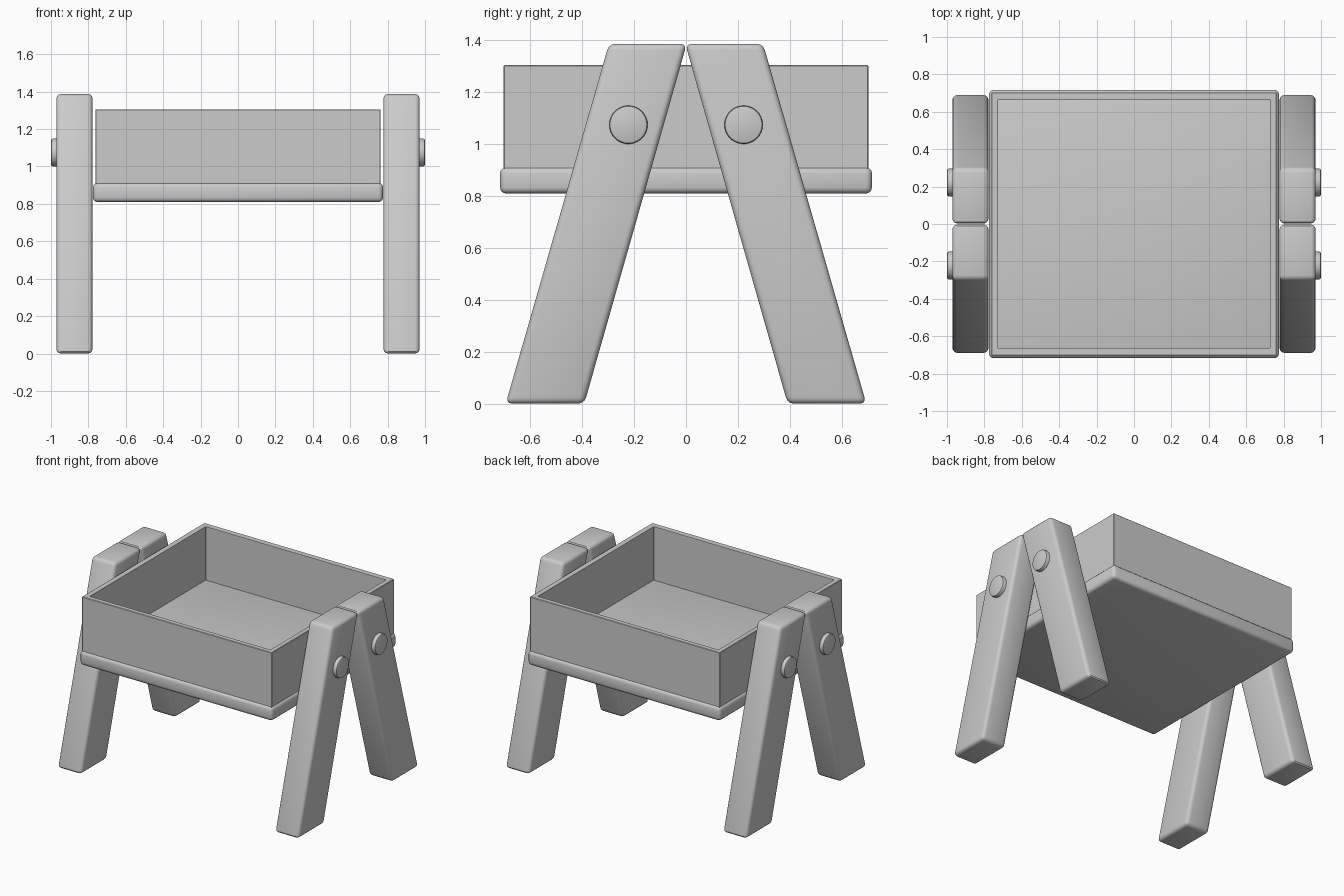
import bpy, bmesh, math
from mathutils import Matrix

cube = bpy.data.objects.get("Cube")
if cube:
    bpy.data.objects.remove(cube, do_unlink=True)

grey = bpy.data.materials.new("plain grey")
grey.use_nodes = True
colour = (0.6, 0.6, 0.6, 1)
grey.diffuse_color = colour
grey.node_tree.nodes["Principled BSDF"].inputs["Base Color"].default_value = colour


def finish(name, bm, bevel=0, segments=3):
    """Turn a bmesh into a named object with rounded edges."""
    bmesh.ops.recalc_face_normals(bm, faces=bm.faces)
    mesh = bpy.data.meshes.new(name)
    bm.to_mesh(mesh)
    bm.free()
    mesh.materials.append(grey)
    obj = bpy.data.objects.new(name, mesh)
    bpy.context.collection.objects.link(obj)
    bpy.ops.object.select_all(action='DESELECT')
    obj.select_set(True)
    bpy.context.view_layer.objects.active = obj
    if bevel:
        mod = obj.modifiers.new("rounded edges", 'BEVEL')
        mod.width = bevel
        mod.segments = segments
        mod.limit_method = 'ANGLE'
        bpy.ops.object.modifier_apply(modifier=mod.name)
    bpy.ops.object.shade_smooth_by_angle(angle=math.radians(35))
    return obj


def box(bm, x, y, z0, z1):
    m = Matrix.Translation((0, 0, (z0 + z1) / 2)) @ Matrix.Diagonal((2 * x, 2 * y, z1 - z0, 1))
    return bmesh.ops.create_cube(bm, size=1, matrix=m)["verts"]


# Tray floor with rounded rim
bm = bmesh.new()
box(bm, 0.775, 0.717, 0.81, 0.912)
finish("tray_floor", bm, 0.024)

# Tray walls: an open frame standing on the floor
bm = bmesh.new()
box(bm, 0.763, 0.703, 0.905, 1.305)
top = max(bm.faces, key=lambda f: f.calc_center_median().z)
bottom = min(bm.faces, key=lambda f: f.calc_center_median().z)
bmesh.ops.inset_region(bm, faces=[top], thickness=0.052)
bmesh.ops.inset_region(bm, faces=[bottom], thickness=0.052)
loops = list(top.edges) + list(bottom.edges)
bmesh.ops.delete(bm, geom=[top, bottom], context='FACES_ONLY')
bmesh.ops.bridge_loops(bm, edges=loops)
finish("tray_walls", bm, 0.003, 1)

# Splayed legs and their round pegs, one pair on each side
for sx, side in ((1, "left"), (-1, "right")):
    for sy, end in ((1, "back"), (-1, "front")):
        bm = bmesh.new()
        profile = [(0.392, 0), (0.695, 0), (0.297, 1.387), (-0.003, 1.387)]
        face = bm.faces.new([bm.verts.new((sx * 0.778, sy * y, z)) for y, z in profile])
        new = bmesh.ops.extrude_face_region(bm, geom=[face])["geom"]
        moved = [v for v in new if isinstance(v, bmesh.types.BMVert)]
        bmesh.ops.translate(bm, verts=moved, vec=(sx * 0.193, 0, 0))
        finish(f"{end}_{side}_leg", bm, 0.024)

        bm = bmesh.new()
        place = Matrix.Translation((sx * 0.965, sy * 0.222, 1.075)) @ Matrix.Rotation(math.pi / 2, 4, 'Y')
        bmesh.ops.create_cone(bm, cap_ends=True, segments=32, radius1=0.074,
                              radius2=0.074, depth=0.07, matrix=place)
        finish(f"{end}_{side}_peg", bm, 0.01, 2)
